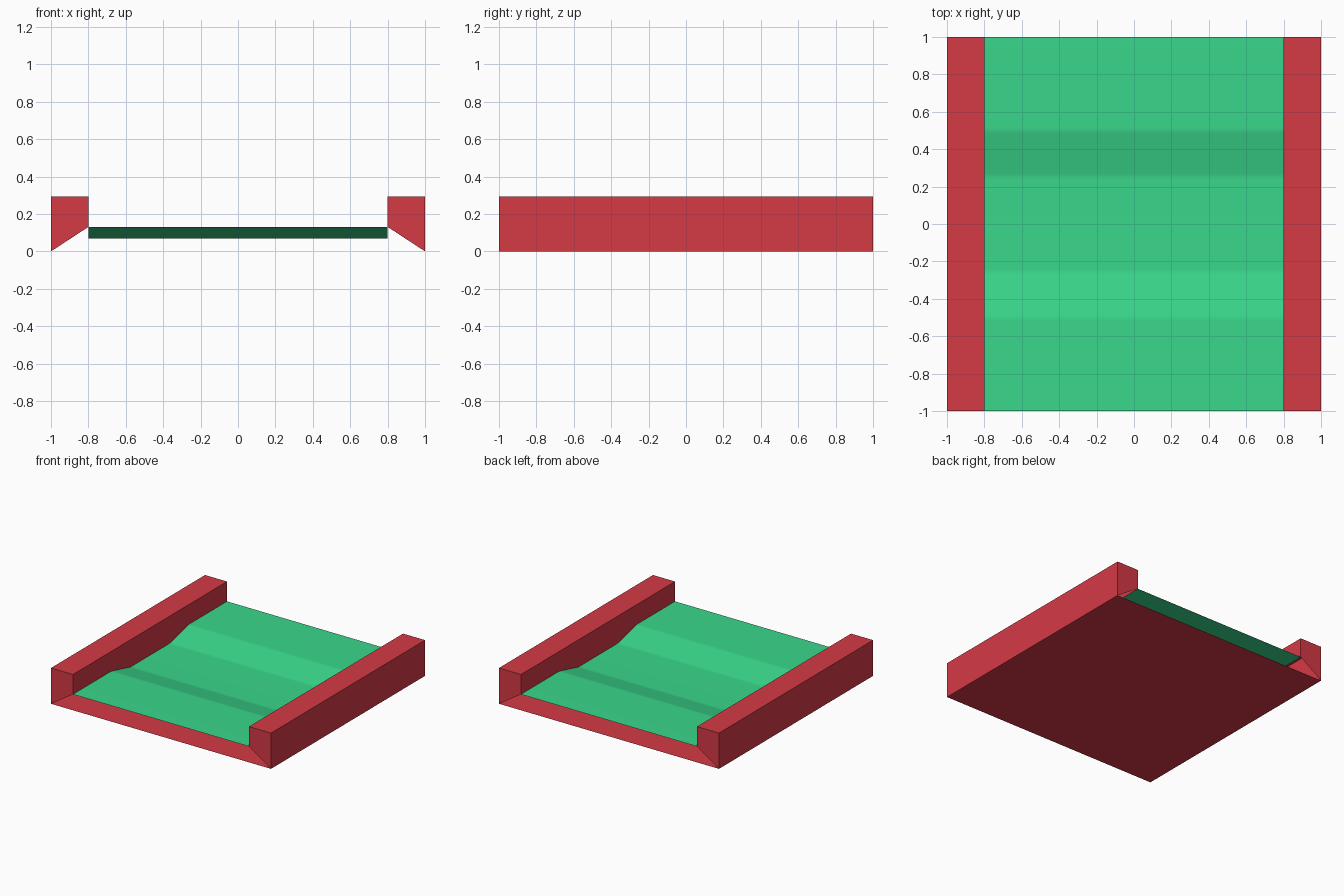
import bpy
import bmesh
from mathutils import Vector

cube = bpy.data.objects.get("Cube")
if cube:
    bpy.data.objects.remove(cube, do_unlink=True)

HALF = 1.0      # half length and half width
INNER = 0.8     # inner face of the rails
TOP = 0.294     # rail height
HIGH, LOW = 0.131, 0.07   # bed height at the ends and in the dip


def material(name, color):
    mat = bpy.data.materials.new(name)
    mat.use_nodes = True
    mat.diffuse_color = color
    mat.node_tree.nodes["Principled BSDF"].inputs["Base Color"].default_value = color
    return mat


red = material("red", (0.66, 0.041, 0.06, 1))
green = material("green", (0.041, 0.68, 0.258, 1))


def surface(name, polygons, mat, smooth=False):
    """Open shell from a list of polygons, with shared corners welded."""
    bm = bmesh.new()
    for poly in polygons:
        bm.faces.new([bm.verts.new(p) for p in poly])
    bmesh.ops.remove_doubles(bm, verts=bm.verts, dist=0.0001)
    for face in bm.faces:
        face.smooth = smooth
    mesh = bpy.data.meshes.new(name)
    bm.to_mesh(mesh)
    bm.free()
    mesh.materials.append(mat)
    obj = bpy.data.objects.new(name, mesh)
    bpy.context.collection.objects.link(obj)
    return obj


def dip_profile(bend=0.016, steps=4):
    """Lengthwise (y, z) outline of the bed, with softly rounded bends."""
    half = [(HALF, HIGH), (0.5, HIGH), (0.255, LOW), (0, LOW)]
    corners = [Vector(p) for p in half]
    points = [corners[0]]
    for before, corner, after in zip(corners, corners[1:], corners[2:]):
        start = corner + (before - corner).normalized() * bend
        end = corner + (after - corner).normalized() * bend
        for i in range(steps + 1):
            t = i / steps
            points.append(start * (1 - t) ** 2 + corner * 2 * t * (1 - t) + end * t * t)
    back = [(p.x, p.y) for p in points]
    return [(-y, z) for y, z in back] + back[::-1]


profile = dip_profile()
spans = list(zip(profile, profile[1:]))

# Bed with a shallow dip across the middle
surface("bed", [[(-INNER, y0, z0), (INNER, y0, z0), (INNER, y1, z1), (-INNER, y1, z1)]
                for (y0, z0), (y1, z1) in spans], green, smooth=True)

# Thin floor
surface("floor", [[(-HALF, -HALF, 0), (-HALF, HALF, 0), (HALF, HALF, 0), (HALF, -HALF, 0)]], red)

# Hollow side rails, whose inner walls follow the bed
for name, s in (("left_rail", 1), ("right_rail", -1)):
    a, b = s * INNER, s * HALF
    walls = [
        [(b, -HALF, 0), (b, HALF, 0), (b, HALF, TOP), (b, -HALF, TOP)],
        [(a, -HALF, TOP), (b, -HALF, TOP), (b, HALF, TOP), (a, HALF, TOP)],
        [(a, -HALF, HIGH), (b, -HALF, 0), (b, -HALF, TOP), (a, -HALF, TOP)],
        [(a, HALF, TOP), (b, HALF, TOP), (b, HALF, 0), (a, HALF, HIGH)],
    ]
    walls += [[(a, y0, z0), (a, y0, TOP), (a, y1, TOP), (a, y1, z1)] for (y0, z0), (y1, z1) in spans]
    if s < 0:
        walls = [w[::-1] for w in walls]
    surface(name, walls, red)
